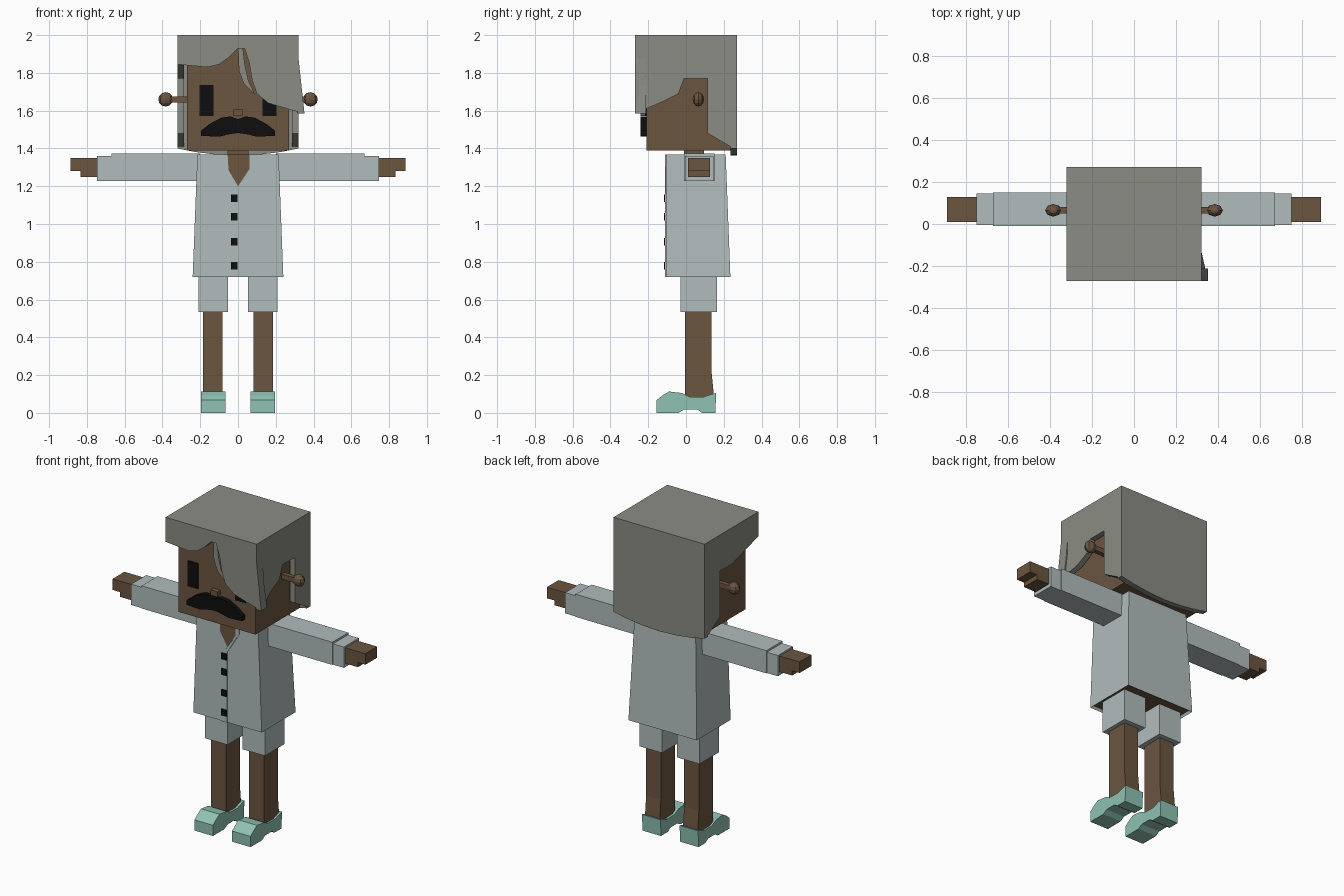
import bpy, bmesh
from mathutils import Matrix

cube = bpy.data.objects.get("Cube")
if cube:
    bpy.data.objects.remove(cube)


def material(name, rgb):
    """Flat material from 0-255 display values, stored as linear."""
    lin = [((c / 255 + 0.055) / 1.055) ** 2.4 for c in rgb] + [1]
    m = bpy.data.materials.new(name)
    m.use_nodes = True
    m.diffuse_color = lin
    m.node_tree.nodes["Principled BSDF"].inputs["Base Color"].default_value = lin
    return m


SKIN = material("brown skin", (107, 86, 64))
HAIR = material("grey hair", (138, 140, 131))
COAT = material("pale blue cloth", (176, 188, 188))
BLACK = material("black", (14, 14, 14))
MINT = material("mint shoe", (143, 194, 179))


def finish(name, bm, *mats):
    bmesh.ops.recalc_face_normals(bm, faces=bm.faces)
    mesh = bpy.data.meshes.new(name)
    bm.to_mesh(mesh)
    bm.free()
    obj = bpy.data.objects.new(name, mesh)
    bpy.context.collection.objects.link(obj)
    for m in mats:
        mesh.materials.append(m)
    return obj


def prism(name, pts, axis, a, b, mat):
    """Extrude a profile: (y, z) points along x, or (x, z) points along y."""
    bm = bmesh.new()

    def ring(d):
        return [bm.verts.new((d, p, q) if axis == "x" else (p, d, q)) for p, q in pts]
    r0, r1 = ring(a), ring(b)
    bm.faces.new(r0)
    bm.faces.new(r1)
    n = len(pts)
    for i in range(n):
        j = (i + 1) % n
        bm.faces.new((r0[i], r0[j], r1[j], r1[i]))
    return finish(name, bm, mat)


def box(name, xs, ys, zs, mat):
    (y0, y1), (z0, z1) = ys, zs
    return prism(name, [(y0, z0), (y1, z0), (y1, z1), (y0, z1)], "x", *xs, mat)


def mirrored(half):
    """Close a half outline, given from centre to centre, across x = 0."""
    return half + [(-x, z) for x, z in reversed(half) if x > 0]


# Head and neck
box("head", (-0.27, 0.27), (-0.21, 0.235), (1.39, 1.95), SKIN)
box("neck", (-0.055, 0.055), (-0.01, 0.095), (1.3, 1.4), SKIN)
box("nose", (-0.025, 0.025), (-0.24, -0.2), (1.573, 1.607), SKIN)
prism("moustache", mirrored([(0, 1.555), (0.04, 1.57), (0.09, 1.562), (0.15, 1.53),
                             (0.195, 1.495), (0.195, 1.467), (0.1, 1.462),
                             (0.05, 1.475), (0, 1.482)]),
      "y", -0.24, -0.2, BLACK)

# Hair: cap, back, fringe and loose strand
box("hair_cap", (-0.32, 0.32), (-0.27, 0.27), (1.93, 2), HAIR)
prism("hair_back", mirrored([(0, 1.362), (0.12, 1.368), (0.23, 1.382), (0.32, 1.4), (0.32, 1.99)]),
      "y", 0.235, 0.27, HAIR)
prism("hair_fringe", [(-0.32, 2), (-0.32, 1.845), (-0.16, 1.83), (-0.1, 1.845), (-0.05, 1.88),
                      (0, 1.93), (0.035, 1.93), (0.06, 1.85), (0.075, 1.76), (0.1, 1.69),
                      (0.16, 1.64), (0.26, 1.61), (0.352, 1.585), (0.332, 1.73), (0.32, 1.88),
                      (0.32, 2)], "y", -0.27, -0.212, HAIR)
prism("hair_strand", [(0, 1.94), (0.005, 1.81), (0.03, 1.745), (0.09, 1.685),
                      (0.055, 1.76), (0.035, 1.85), (0.025, 1.94)], "y", -0.25, -0.215, HAIR)


def hair_side(name, front, a, b):
    back = [(0.115, 1.77), (0.115, 1.48), (0.235, 1.41), (0.27, 1.4), (0.27, 1.99), (-0.27, 1.99)]
    return prism(name, front + back, "x", a, b, HAIR)


hair_side("right_hair_side", [(-0.27, 1.845), (-0.01, 1.77)], -0.32, -0.285)
lock = hair_side("left_hair_side", [(-0.27, 1.88), (-0.27, 1.585), (-0.13, 1.645), (-0.04, 1.69),
                                    (-0.01, 1.77)], 0.285, 0.32)
for v in lock.data.vertices:  # flare the tip of the lock
    if v.co.z < 1.6 and v.co.y < -0.2:
        v.co.x += 0.032

# Coat: tapered body with a skin-coloured opening underneath
bm = bmesh.new()
bmesh.ops.create_cube(bm, size=1)
for v in bm.verts:
    low = v.co.z < 0
    v.co.x = (1 if v.co.x > 0 else -1) * (0.24 if low else 0.215)
    v.co.y = (0.235 if low else 0.21) if v.co.y > 0 else -0.105
    v.co.z = 0.72 if low else 1.367
bm.normal_update()
under = [f for f in bm.faces if f.normal.z < -0.9]
bmesh.ops.inset_region(bm, faces=under, thickness=0.012)
for f in under:
    f.material_index = 1
    for v in f.verts:
        v.co.z += 0.015
finish("coat", bm, COAT, SKIN)

# Open neck, placket with lapel, and buttons
prism("open_neck", [(-0.055, 1.367), (-0.05, 1.285), (0, 1.2), (0.06, 1.29), (0.06, 1.367)],
      "y", -0.107, -0.1, SKIN)
prism("placket", [(-0.037, 0.72), (0, 0.72), (0, 1.165), (0.085, 1.305), (0.085, 1.367),
                  (0.06, 1.367), (0.06, 1.29), (0, 1.195), (-0.037, 1.17)],
      "y", -0.11, -0.102, COAT)
for i, z in enumerate((1.137, 1.038, 0.905, 0.78)):
    box(f"button_{i + 1}", (-0.036, -0.002), (-0.117, -0.109), (z - 0.02, z + 0.02), BLACK)

# Paired parts
shoe = [(-0.155, 0), (-0.04, 0), (-0.01, 0.018), (0.06, 0.018), (0.085, 0), (0.155, 0),
        (0.16, 0.105), (0.13, 0.097), (0.09, 0.083), (0.02, 0.085), (-0.02, 0.105),
        (-0.09, 0.113), (-0.125, 0.092), (-0.155, 0.068)]
hand = [(0.74, 1.25), (0.835, 1.25), (0.835, 1.28), (0.888, 1.28), (0.888, 1.35), (0.74, 1.35)]
for side, s in (("left", 1), ("right", -1)):
    def pair(part, xs, ys, zs, mat):
        return box(f"{side}_{part}", (s * xs[0], s * xs[1]), ys, zs, mat)

    pair("eye", (0.13, 0.203), (-0.216, -0.207), (1.573, 1.735), BLACK)
    pair("sleeve", (0.2, 0.67), (-0.01, 0.15), (1.228, 1.372), COAT)
    pair("cuff", (0.66, 0.747), (-0.005, 0.145), (1.228, 1.36), COAT)
    prism(f"{side}_hand", [(s * x, z) for x, z in hand], "y", 0.01, 0.128, SKIN)
    pair("shorts_leg", (0.053, 0.21), (-0.03, 0.165), (0.535, 0.75), COAT)
    prism(f"{side}_leg", [(-0.005, 0.06), (0.148, 0.06), (0.145, 0.12), (0.135, 0.22),
                          (0.135, 0.56), (-0.005, 0.56)], "x", s * 0.082, s * 0.185, SKIN)
    prism(f"{side}_shoe", shoe, "x", s * 0.067, s * 0.197, MINT)

    # Ear: thin stalk with a low-poly knob
    pair("ear_stalk", (0.26, 0.36), (0.05, 0.08), (1.643, 1.675), SKIN)
    bm = bmesh.new()
    bmesh.ops.create_uvsphere(bm, u_segments=8, v_segments=6, radius=1)
    bmesh.ops.transform(bm, verts=bm.verts, matrix=Matrix.Translation((s * 0.383, 0.065, 1.66))
                        @ Matrix.Diagonal((0.039, 0.03, 0.038, 1)))
    finish(f"{side}_ear_knob", bm, SKIN)
